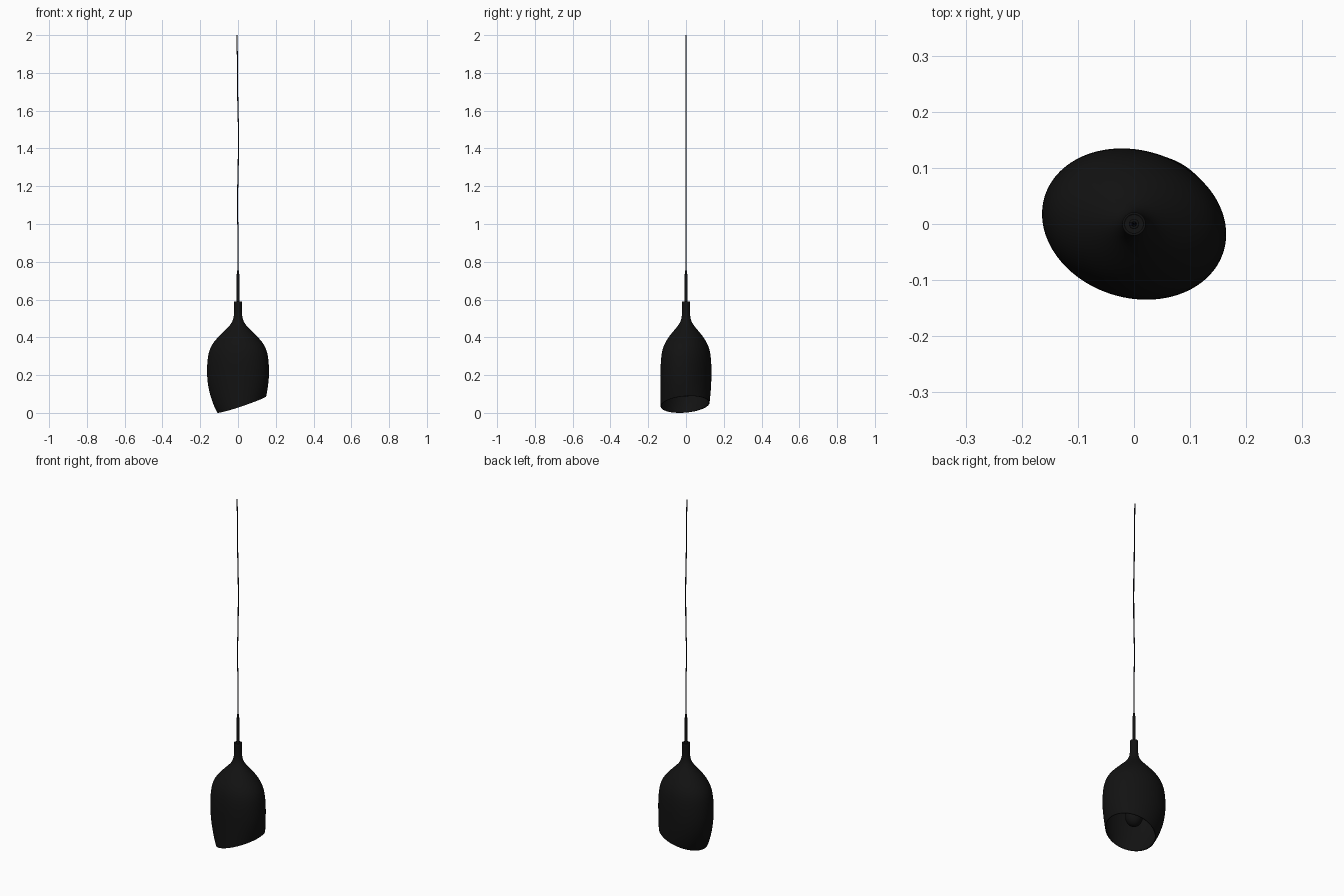
import bpy, bmesh
from math import sin, cos, pi, radians
from mathutils import Vector

if "Cube" in bpy.data.objects:
    bpy.data.objects.remove(bpy.data.objects["Cube"])


def make_mat(name, rgb):
    m = bpy.data.materials.new(name)
    m.diffuse_color = (*rgb, 1)
    m.use_nodes = True
    m.node_tree.nodes["Principled BSDF"].inputs["Base Color"].default_value = m.diffuse_color
    return m


black = make_mat("black", (0.006, 0.006, 0.006))
cord_black = make_mat("cord_black", (0.004, 0.004, 0.008))


def finish(ob, mat=black, angle=40):
    ob.data.materials.append(mat)
    bpy.ops.object.select_all(action='DESELECT')
    ob.select_set(True)
    bpy.context.view_layer.objects.active = ob
    bpy.ops.object.shade_smooth_by_angle(angle=radians(angle))


def cylinder(name, r, z0, z1, bevel=0.002):
    bpy.ops.mesh.primitive_cylinder_add(vertices=32, radius=r, depth=z1 - z0,
                                        location=(0, 0, (z0 + z1) / 2))
    ob = bpy.context.object
    ob.name = name
    b = ob.modifiers.new("bevel", 'BEVEL')
    b.width, b.segments = bevel, 2
    finish(ob)
    return ob


# Shade: oval rings lofted from the neck to a slanted, nearly round rim
N = 40
ROT = radians(-17)
RIM_R, RIM_C = 0.13, Vector((0.02, -0.005))
SLOPE = Vector((0.335, 0.075))
RIM_Z = SLOPE.length * RIM_R
profile = [(.59, .021, .021), (.56, .021, .021), (.52, .021, .021), (.495, .025, .025),
           (.47, .037, .035), (.44, .066, .060), (.40, .109, .093), (.36, .143, .115),
           (.32, .159, .126), (.27, .166, .131), (.22, .168, .132)]


def lerp(a, b, t):
    return a + (b - a) * t


rings = [(z, a, b, 0) for z, a, b in profile]
rings += [(lerp(.22, RIM_Z, s), .168, .132, s) for s in (.2, .4, .6, .8, .92, 1)]

bm = bmesh.new()
loops = []
for z, a, b, s in rings:
    w = s * s
    ra, rb, c = lerp(a, RIM_R, w), lerp(b, RIM_R, w), RIM_C * w
    loop = []
    for i in range(N):
        t = 2 * pi * i / N
        u, v = ra * cos(t), rb * sin(t)
        p = Vector((u * cos(ROT) - v * sin(ROT), u * sin(ROT) + v * cos(ROT)))
        loop.append(bm.verts.new((p.x + c.x, p.y + c.y, z + s * SLOPE.dot(p))))
    loops.append(loop)
for l0, l1 in zip(loops, loops[1:]):
    for i in range(N):
        j = (i + 1) % N
        bm.faces.new((l0[i], l1[i], l1[j], l0[j]))
me = bpy.data.meshes.new("shade")
bm.to_mesh(me)
bm.free()
shade = bpy.data.objects.new("shade", me)
bpy.context.collection.objects.link(shade)
sub = shade.modifiers.new("smooth", 'SUBSURF')
sub.levels = sub.render_levels = 2
shell = shade.modifiers.new("shell", 'SOLIDIFY')
shell.thickness, shell.offset = 0.004, -1
finish(shade)

# Neck plug, stem and cord grip
cylinder("neck_cap", 0.0185, 0.54, 0.588)
cylinder("stem", 0.009, 0.55, 0.735)
cylinder("cord_grip", 0.005, 0.73, 0.755, 0.001)

# Lamp holder and bulb inside the shade
cylinder("socket", 0.02, 0.19, 0.55)
bpy.ops.mesh.primitive_uv_sphere_add(segments=32, ring_count=20, radius=0.045,
                                     location=(0, 0, 0.14))
bulb = bpy.context.object
bulb.name = "bulb"
bulb.scale.z = 1.2
finish(bulb)

# Slightly wavy hanging cord
path = [(.0, .73), (.001, .9), (-.003, 1.1), (.001, 1.3), (.002, 1.5),
        (-.002, 1.7), (-.003, 1.85), (-.006, 2.0)]
cu = bpy.data.curves.new("cord", 'CURVE')
cu.dimensions = '3D'
cu.bevel_depth, cu.bevel_resolution, cu.resolution_u = 0.003, 3, 6
cu.use_fill_caps = True
sp = cu.splines.new('BEZIER')
sp.bezier_points.add(len(path) - 1)
for bp, (x, z) in zip(sp.bezier_points, path):
    bp.co = (x, 0, z)
    bp.handle_left_type = bp.handle_right_type = 'AUTO'
cord = bpy.data.objects.new("cord", cu)
bpy.context.collection.objects.link(cord)
cu.materials.append(cord_black)
